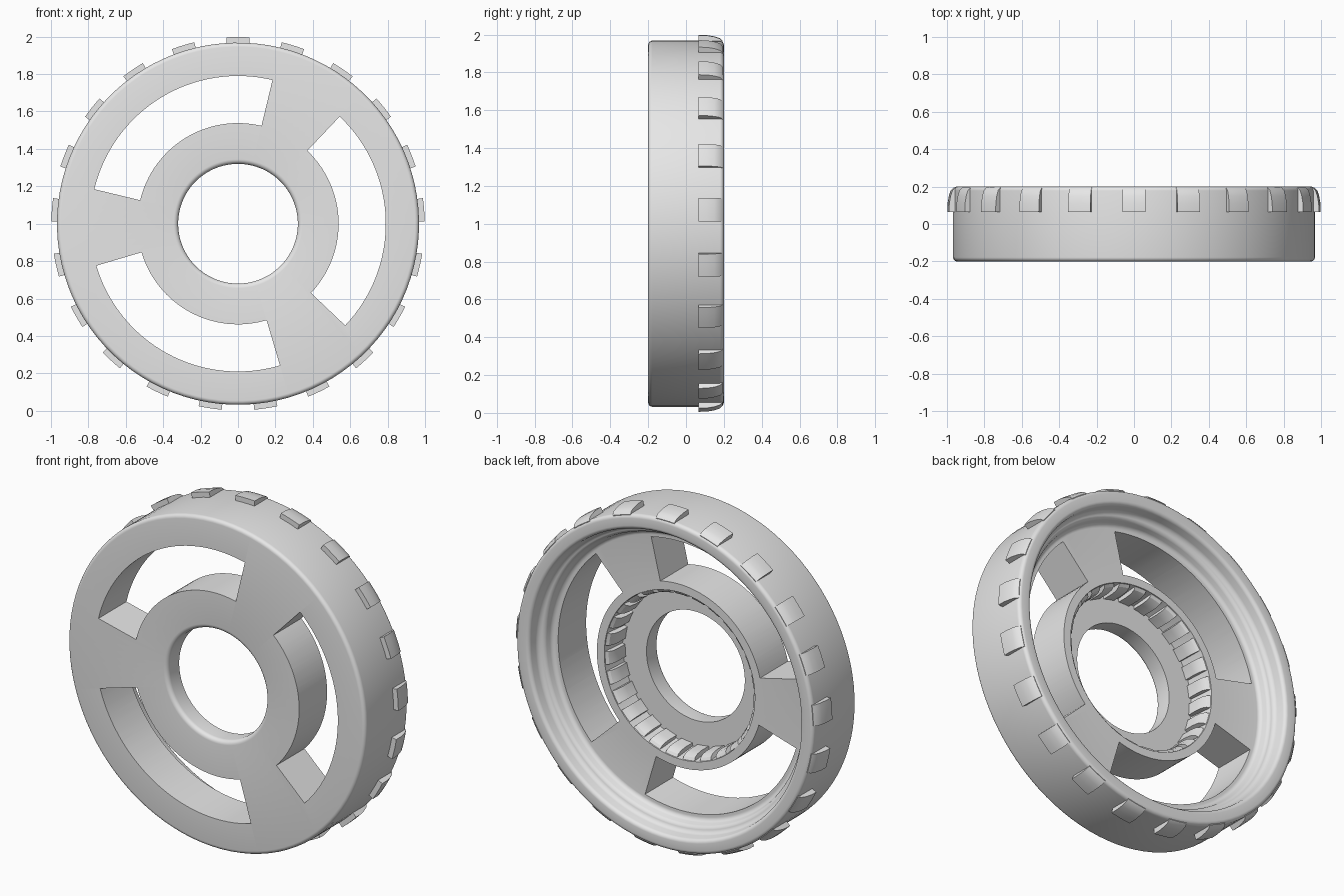
import bpy, bmesh, math
from mathutils import Vector

cube = bpy.data.objects.get("Cube")
if cube:
    bpy.data.objects.remove(cube, do_unlink=True)

CENTRE_Z = 1.0
SLOT_INNER, SLOT_OUTER = 0.538, 0.79
FRONT, WEB_BACK, BACK = -0.2, 0.06, 0.2

grey = bpy.data.materials.new("plain_grey")
grey.use_nodes = True
grey.diffuse_color = (0.8, 0.8, 0.8, 1)
grey.node_tree.nodes["Principled BSDF"].inputs["Base Color"].default_value = (0.8, 0.8, 0.8, 1)


def rounded(corners, steps=5):
    """Profile from (radius, depth, fillet) corners, with the fillets drawn as curves."""
    out = []
    for i, (r, y, f) in enumerate(corners):
        p = Vector((r, y))
        if not f:
            out.append(p)
            continue
        before, after = Vector(corners[i - 1][:2]), Vector(corners[(i + 1) % len(corners)][:2])
        a = p + (before - p).normalized() * f
        b = p + (after - p).normalized() * f
        for k in range(steps + 1):
            t = k / steps
            # weighted curve that follows a circular arc at a square corner
            w0, w1, w2 = (1 - t) ** 2, math.sqrt(2) * t * (1 - t), t * t
            out.append((a * w0 + p * w1 + b * w2) / (w0 + w1 + w2))
    return out


def add_sweep(bm, profile, start, span, steps):
    """Sweep a closed (radius, depth) profile around the axle; cap the ends of a part turn."""
    full = span >= 360
    rows = []
    for s in range(steps if full else steps + 1):
        a = math.radians(start + span * s / steps)
        rows.append([bm.verts.new((r * math.cos(a), y, r * math.sin(a) + CENTRE_Z))
                     for r, y in profile])
    n = len(profile)
    for s in range(steps):
        here, there = rows[s], rows[(s + 1) % len(rows)]
        for k in range(n):
            m = (k + 1) % n
            bm.faces.new((here[k], here[m], there[m], there[k]))
    if not full:
        bm.faces.new(rows[0])
        bm.faces.new(rows[-1][::-1])


def finish(name, bm):
    bmesh.ops.recalc_face_normals(bm, faces=bm.faces)
    mesh = bpy.data.meshes.new(name)
    bm.to_mesh(mesh)
    bm.free()
    mesh.materials.append(grey)
    obj = bpy.data.objects.new(name, mesh)
    bpy.context.collection.objects.link(obj)
    return obj


def smooth(obj):
    bpy.ops.object.select_all(action="DESELECT")
    obj.select_set(True)
    bpy.context.view_layer.objects.active = obj
    bpy.ops.object.shade_smooth_by_angle(angle=math.radians(32))


def repeated(name, profile, count, width, first):
    """A ring of equal short sweeps."""
    bm = bmesh.new()
    for i in range(count):
        middle = first + 360 * i / count
        add_sweep(bm, profile, middle - width / 2, width, 4)
    smooth(finish(name, bm))


# Wheel body: rim, web and hub turned from one profile
body = bmesh.new()
add_sweep(body, rounded([
    (0.32, FRONT, 0.025), (0.968, FRONT, 0.022),
    (0.968, BACK, 0.022), (0.885, BACK, 0.02),
    (0.875, 0.125, 0.02), (0.84, 0.115, 0.015), (0.825, WEB_BACK, 0.02),
    (0.538, WEB_BACK, 0), (0.49, WEB_BACK, 0),
    (0.475, -0.09, 0), (0.32, -0.09, 0)]), 1.5, 360, 96)
wheel = finish("wheel_body", body)

# Three quarter-turn slots between the spokes
cut = bmesh.new()
slot = [(SLOT_INNER, -0.5), (SLOT_OUTER, -0.5), (SLOT_OUTER, 0.5), (SLOT_INNER, 0.5)]
for i in range(3):
    add_sweep(cut, slot, 1.5 - 45 + 120 * i, 90, 32)
cutter = finish("slot_cutter", cut)
cutter.hide_render = True
boolean = wheel.modifiers.new("slots", "BOOLEAN")
boolean.operation = "DIFFERENCE"
boolean.solver = "EXACT"
boolean.object = cutter
bpy.context.view_layer.objects.active = wheel
bpy.ops.object.modifier_apply(modifier=boolean.name)
bpy.data.objects.remove(cutter, do_unlink=True)
smooth(wheel)

# Raised grips around the rim, curving in towards the back edge
repeated("rim_grips", [(0.955, 0.065), (0.998, 0.065), (0.997, 0.11), (0.99, 0.15),
                       (0.98, 0.18), (0.965, 0.194), (0.945, 0.19)], 21, 7.2, 90)

# Small teeth inside the hub cup
repeated("hub_teeth", [(0.482, -0.085), (0.455, -0.085), (0.455, -0.02), (0.46, 0.02),
                       (0.472, 0.045), (0.488, 0.055)], 27, 9, 90)
